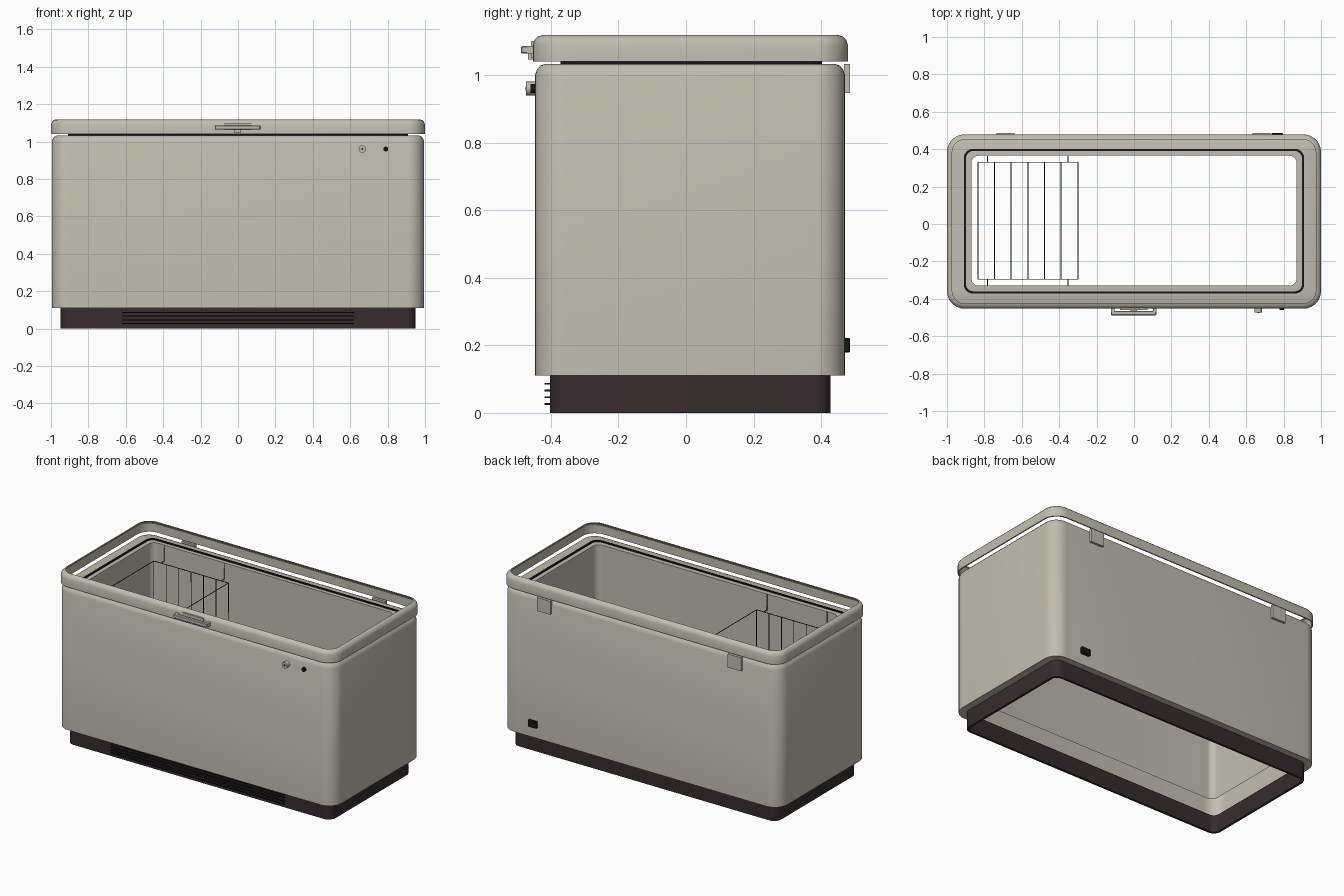
import bpy, bmesh, math
from mathutils import Vector

if "Cube" in bpy.data.objects:
    bpy.data.objects.remove(bpy.data.objects["Cube"])


def material(name, rgb):
    m = bpy.data.materials.new(name)
    m.diffuse_color = (*rgb, 1)
    m.use_nodes = True
    m.node_tree.nodes["Principled BSDF"].inputs["Base Color"].default_value = m.diffuse_color
    return m


CREAM = material("warm grey enamel", (0.53, 0.51, 0.43))
DARK = material("dark brown plastic", (0.036, 0.025, 0.027))
BLACK = material("black rubber", (0.008, 0.008, 0.008))
WIRE = material("dark wire", (0.03, 0.03, 0.03))


def finish(name, bm, mat, smooth=True):
    bmesh.ops.recalc_face_normals(bm, faces=bm.faces)
    me = bpy.data.meshes.new(name)
    bm.to_mesh(me)
    bm.free()
    ob = bpy.data.objects.new(name, me)
    bpy.context.collection.objects.link(ob)
    me.materials.append(mat)
    if smooth:
        bpy.ops.object.select_all(action='DESELECT')
        ob.select_set(True)
        bpy.context.view_layer.objects.active = ob
        bpy.ops.object.shade_smooth_by_angle(angle=math.radians(30))
    return ob


def rounded_rect(hx, y0, y1, r, z, seg=7):
    pts = []
    corners = [(hx - r, y1 - r), (-hx + r, y1 - r), (-hx + r, y0 + r), (hx - r, y0 + r)]
    for k, (cx, cy) in enumerate(corners):
        for i in range(seg + 1):
            a = math.pi / 2 * (k + i / seg)
            pts.append((cx + r * math.cos(a), cy + r * math.sin(a), z))
    return pts


def loft(name, loops, mat, closed=False):
    """Skin a stack of rounded rectangles (half x, y min, y max, radius, z)."""
    bm = bmesh.new()
    rings = [[bm.verts.new(p) for p in rounded_rect(*l)] for l in loops]
    pairs = list(zip(rings, rings[1:]))
    if closed:
        pairs.append((rings[-1], rings[0]))
    for a, b in pairs:
        n = len(a)
        for i in range(n):
            j = (i + 1) % n
            bm.faces.new((a[i], a[j], b[j], b[i]))
    return finish(name, bm, mat)


def inset(base, profile):
    """Loops from one outline and (inset, z) profile points."""
    hx, y0, y1, r = base
    return [(hx - d, y0 + d, y1 - d, r - d, z) for d, z in profile]


def box(name, x0, x1, y0, y1, z0, z1, mat, bevel=0):
    bm = bmesh.new()
    bmesh.ops.create_cube(bm, size=1)
    for v in bm.verts:
        v.co = Vector(((x0 + x1) / 2 + v.co.x * (x1 - x0),
                       (y0 + y1) / 2 + v.co.y * (y1 - y0),
                       (z0 + z1) / 2 + v.co.z * (z1 - z0)))
    if bevel:
        bmesh.ops.bevel(bm, geom=bm.edges[:], offset=bevel, segments=1, affect='EDGES')
    return finish(name, bm, mat, False)


def knob(name, x, z, r, y0, y1, mat):
    bpy.ops.mesh.primitive_cylinder_add(vertices=20, radius=r, depth=y1 - y0,
                                        location=(x, (y0 + y1) / 2, z),
                                        rotation=(math.pi / 2, 0, 0))
    ob = bpy.context.object
    ob.name = name
    ob.data.materials.append(mat)
    bpy.ops.object.shade_smooth_by_angle(angle=math.radians(30))


def wires(name, paths, radius, mat):
    cu = bpy.data.curves.new(name, 'CURVE')
    cu.dimensions = '3D'
    cu.bevel_depth = radius
    cu.bevel_resolution = 1
    for pts, cyclic in paths:
        sp = cu.splines.new('POLY')
        sp.points.add(len(pts) - 1)
        for p, co in zip(sp.points, pts):
            p.co = (*co, 1)
        sp.use_cyclic_u = cyclic
    cu.materials.append(mat)
    ob = bpy.data.objects.new(name, cu)
    bpy.context.collection.objects.link(ob)


# Cabinet: underside flange, outer wall, rounded top rim, open liner
cabinet = inset((0.995, -0.447, 0.471, 0.09),
                [(0.06, 0.11), (0, 0.11), (0, 1.0), (0.006, 1.016), (0.016, 1.028), (0.03, 1.033)])
cabinet += [(0.87, -0.33, 0.365, 0.04, 1.033), (0.87, -0.33, 0.365, 0.04, 0.17)]
loft("cabinet", cabinet, CREAM)

# Plinth ring
loft("plinth", inset((0.948, -0.403, 0.428, 0.05),
                     [(0, 0.0), (0, 0.112), (0.015, 0.112), (0.015, 0.0)]), DARK, True)

# Vent slats on the plinth front
for i in range(4):
    z = 0.024 + 0.02 * i
    box("vent_slat", -0.62, 0.62, -0.419, -0.40, z, z + 0.005, BLACK)

# Lid frame with an open centre
loft("lid_frame", inset((1.0, -0.453, 0.479, 0.095),
                        [(0, 1.04), (0, 1.09), (0.005, 1.104), (0.015, 1.114), (0.028, 1.118),
                         (0.028, 1.112), (0.017, 1.107), (0.008, 1.092), (0.008, 1.04)]), CREAM, True)

# Gasket between cabinet and lid
loft("gasket", inset((0.91, -0.372, 0.402, 0.05),
                     [(0, 1.032), (0, 1.04), (0.012, 1.04), (0.012, 1.032)]), BLACK, True)

# Handle: bar, two posts and a backing plate
box("handle_bar", -0.123, 0.119, -0.488, -0.466, 1.063, 1.086, CREAM, 0.003)
for x in (-0.123, 0.101):
    box("handle_post", x, x + 0.018, -0.47, -0.45, 1.063, 1.086, CREAM)
box("handle_plate", -0.076, 0.072, -0.459, -0.45, 1.05, 1.1, CREAM)
box("handle_catch", -0.02, 0.016, -0.468, -0.45, 1.046, 1.063, CREAM)

# Lock and thermostat knob
knob("lock", 0.665, 0.96, 0.02, -0.473, -0.44, CREAM)
knob("lock_slot", 0.665, 0.96, 0.006, -0.475, -0.472, DARK)
knob("thermostat_knob", 0.79, 0.96, 0.013, -0.46, -0.44, BLACK)

# Hinges and power socket on the back
for x in (-0.687, 0.682):
    box("hinge", x - 0.048, x + 0.048, 0.468, 0.486, 0.946, 1.033, CREAM)
box("power_socket", 0.735, 0.797, 0.465, 0.486, 0.178, 0.222, BLACK, 0.003)

# Hanging wire basket: rim, U-shaped ribs and hooks over the liner edge
X0, X1, Y0, Y1, ZB, ZT = -0.835, -0.3, -0.295, 0.33, 0.55, 0.93
basket = [([(X0, Y0, ZT), (X1, Y0, ZT), (X1, Y1, ZT), (X0, Y1, ZT)], True)]
for i in range(7):
    x = X0 + (X1 - X0) * i / 6
    basket.append(([(x, Y0, ZT), (x, Y0, ZB), (x, Y1, ZB), (x, Y1, ZT)], False))
for x in (-0.783, -0.352):
    for y, edge in ((Y0, -0.327), (Y1, 0.362)):
        basket.append(([(x, y, ZT), (x, edge, ZT), (x, edge, 1.034)], False))
wires("wire_basket", basket, 0.0025, WIRE)
